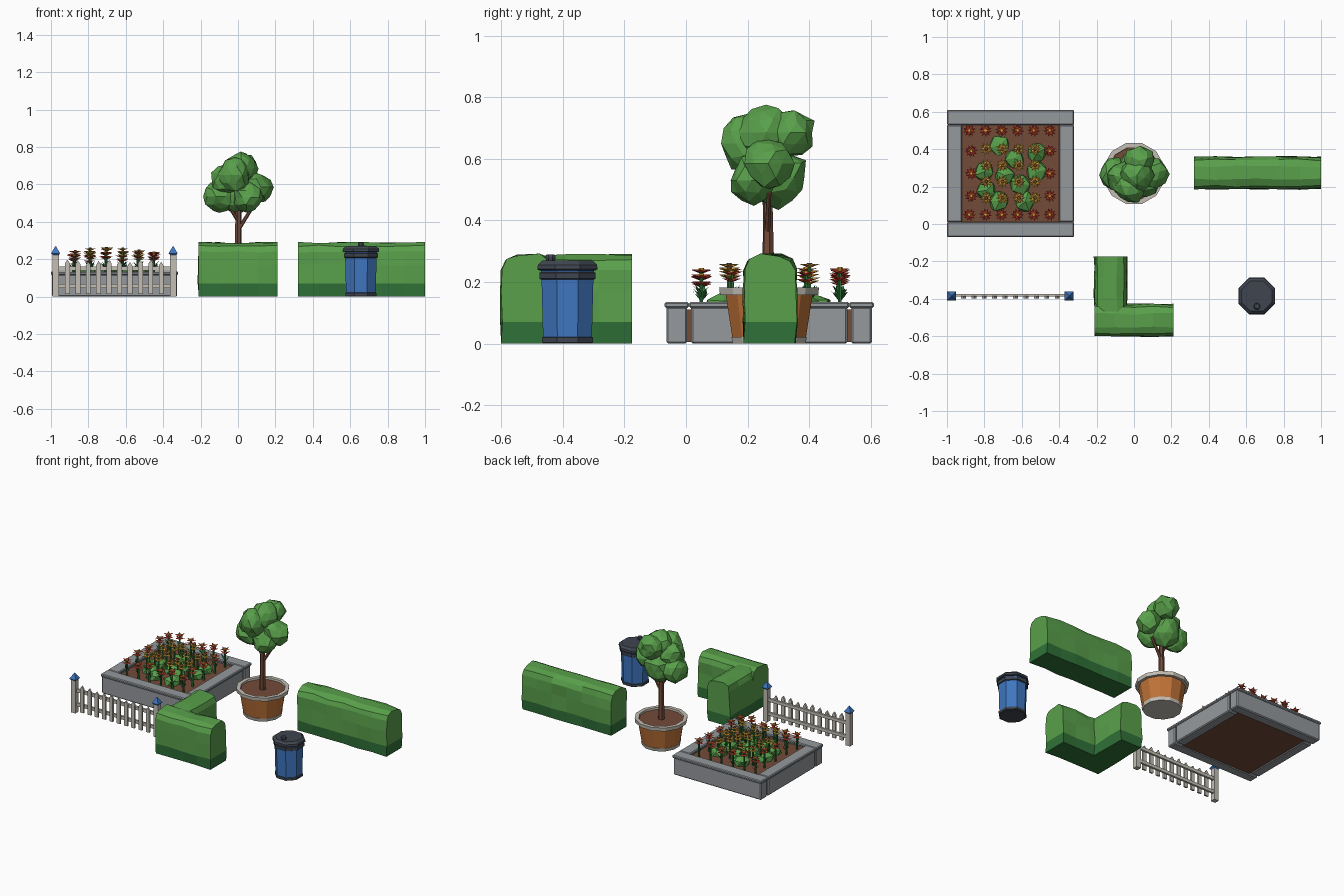
import bpy, bmesh, math, random
from mathutils import Vector, Matrix

cube = bpy.data.objects.get("Cube")
if cube:
    bpy.data.objects.remove(cube)
random.seed(4)


def material(name, r, g, b):
    m = bpy.data.materials.new(name)
    m.use_nodes = True
    m.diffuse_color = (r, g, b, 1)
    m.node_tree.nodes["Principled BSDF"].inputs["Base Color"].default_value = (r, g, b, 1)
    return m


LEAF = material("leaf green", .10, .35, .07)
DARK_LEAF = material("dark green", .03, .17, .04)
BLUE = material("blue", .05, .18, .52)
CHARCOAL = material("charcoal", .05, .06, .08)
STONE = material("stone grey", .30, .32, .34)
CREAM = material("warm white", .55, .52, .46)
CLAY = material("terracotta", .52, .17, .04)
SOIL = material("soil brown", .17, .07, .04)
RED = material("red", .62, .06, .03)
YELLOW = material("yellow", .75, .38, .04)


def finish(name, bm, *mats):
    bmesh.ops.recalc_face_normals(bm, faces=bm.faces)
    mesh = bpy.data.meshes.new(name)
    bm.to_mesh(mesh)
    bm.free()
    for m in mats:
        mesh.materials.append(m)
    ob = bpy.data.objects.new(name, mesh)
    bpy.context.collection.objects.link(ob)
    return ob


def box(name, x, y, z, mat, bevel=0):
    """Box from (min, max) ranges on each axis."""
    bm = bmesh.new()
    bmesh.ops.create_cube(bm, size=1)
    for v in bm.verts:
        v.co = [(a + b) / 2 + c * (b - a) for c, (a, b) in zip(v.co, (x, y, z))]
    if bevel:
        bmesh.ops.bevel(bm, geom=bm.edges[:], offset=bevel, segments=1, affect='EDGES')
    return finish(name, bm, mat)


def lathe(name, centre, sides, profile, mats, bands):
    """Turn an (r, z) profile; bands gives the material index of each step."""
    bm = bmesh.new()
    rings = []
    for r, z in profile:
        rings.append([bm.verts.new((centre[0] + r * math.cos(a), centre[1] + r * math.sin(a), z))
                      for a in ((i + .5) * math.tau / sides for i in range(sides))])
    for low, high, band in zip(rings, rings[1:], bands):
        for i in range(sides):
            j = (i + 1) % sides
            bm.faces.new((low[i], low[j], high[j], high[i])).material_index = band
    bm.faces.new(rings[0]).material_index = bands[0]
    bm.faces.new(rings[-1]).material_index = bands[-1]
    return finish(name, bm, *mats)


def limb(name, start, end, r1, r2, mat, sides=6):
    """Tapered stick between two points."""
    start, end = Vector(start), Vector(end)
    bm = bmesh.new()
    way = end - start
    turn = way.to_track_quat('Z', 'Y').to_matrix().to_4x4()
    bmesh.ops.create_cone(bm, cap_ends=True, segments=sides, radius1=r1, radius2=r2,
                          depth=way.length, matrix=Matrix.Translation((start + end) / 2) @ turn)
    return finish(name, bm, mat)


def clump(bm, centre, size, detail=2, rough=.12):
    ball = bmesh.ops.create_icosphere(bm, subdivisions=detail, radius=1)
    spin = Matrix.Rotation(random.uniform(0, 6), 3, 'Z')
    for v in ball["verts"]:
        p = spin @ v.co * random.uniform(1 - rough, 1 + rough)
        v.co = Vector(c + s * k for c, s, k in zip(centre, size, p))


# Raised stone bed
X0, X1, Y0, Y1, T = -1, -.32, -.07, .61, .08
walls = {"front": ((X0, X1), (Y0, Y0 + T)), "back": ((X0, X1), (Y1 - T, Y1)),
         "right": ((X0, X0 + T), (Y0 + T, Y1 - T)), "left": ((X1 - T, X1), (Y0 + T, Y1 - T))}
for side, (xs, ys) in walls.items():
    inner = [(a + .006, b - .006) for a, b in (xs, ys)]
    box("bed_wall_" + side, *inner, (0, .12), STONE, .006)
    box("bed_coping_" + side, xs, ys, (.116, .135), STONE, .005)
box("bed_soil", (X0 + .07, X1 - .07), (Y0 + .07, Y1 - .07), (.005, .11), SOIL)


# Flowers: stem, leaves and two tiers of star petals
def star(bm, centre, radius, turn, thick=.009):
    top = bm.verts.new((centre[0], centre[1], centre[2] + thick * .4))
    low = bm.verts.new((centre[0], centre[1], centre[2] - thick))
    rim = []
    for i in range(10):
        a, r = turn + i * math.tau / 10, radius * (1 if i % 2 == 0 else .45)
        rim.append(bm.verts.new((centre[0] + r * math.cos(a), centre[1] + r * math.sin(a),
                                 centre[2] + (.004 if i % 2 == 0 else -.002))))
    for i in range(10):
        bm.faces.new((rim[i], rim[(i + 1) % 10], top))
        bm.faces.new((rim[(i + 1) % 10], rim[i], low))


def flower(name, x, y, z, petal, heart):
    limb(name + "_stem", (x, y, .1), (x, y, z), .007, .006, DARK_LEAF, 5)
    bm = bmesh.new()
    turn = random.uniform(0, 6)
    star(bm, (x, y, z - .022), .035, turn + .6)
    star(bm, (x, y, z), .035, turn)
    finish(name + "_petals", bm, petal)
    lathe(name + "_heart", (x, y), 6, [(.011, z), (.008, z + .008)], [heart], [0])
    bm = bmesh.new()
    for i in range(3):
        a = turn + i * math.tau / 3
        d, s = Vector((math.cos(a), math.sin(a), 0)), Vector((-math.sin(a), math.cos(a), 0))
        base = Vector((x, y, .135 + .01 * i))
        pts = [base, base + d * .015 + s * .008 + Vector((0, 0, .02)),
               base + d * .028 + Vector((0, 0, .035)), base + d * .015 - s * .008 + Vector((0, 0, .02))]
        bm.faces.new([bm.verts.new(p) for p in pts])
    finish(name + "_leaves", bm, DARK_LEAF)


edge = [(-.88 + .086 * i, y) for i in range(6) for y in (.05, .50)]
edge += [(x, .15 + .12 * i) for i in range(3) for x in (-.87, -.45)]
for i, (x, y) in enumerate(edge):
    flower(f"red_flower_{i}", x, y, random.uniform(.21, .243), RED, YELLOW)
for i in range(16):
    flower(f"yellow_flower_{i}", -.79 + .087 * (i % 4), .14 + .087 * (i // 4),
           random.uniform(.22, .258), YELLOW, SOIL)

# Low leafy plants among the flowers
bm = bmesh.new()
for x, y in ((-.72, .42), (-.52, .38), (-.64, .35), (-.80, .28), (-.69, .26),
             (-.52, .28), (-.61, .21), (-.72, .12), (-.58, .12), (-.79, .18)):
    clump(bm, (x, y, .12), (.058, .058, .045), 1)
finish("bed_plants", bm, LEAF)

# Picket fence
FY = -.385
for x in (-.975, -.347):
    box("fence_post", (x - .017, x + .017), (FY - .017, FY + .017), (0, .228), CREAM)
    lathe("fence_post_cap", (x, FY), 4, [(.022, .222), (.034, .232), (.002, .27)], [BLUE], [0, 0])
for z in (.045, .14):
    box("fence_rail", (-.97, -.35), (FY - .002, FY + .012), (z, z + .022), CREAM)
for i in range(10):
    x, h = -.912 + .0557 * i, random.uniform(.165, .18)
    bm = bmesh.new()
    shape = [(-.013, .015), (.013, .015), (.013, h), (0, h + .02), (-.013, h)]
    face = bm.faces.new([bm.verts.new((x + u, FY - .013, v)) for u, v in shape])
    moved = bmesh.ops.extrude_face_region(bm, geom=[face])["geom"]
    bmesh.ops.translate(bm, vec=(0, .012, 0), verts=[g for g in moved if isinstance(g, bmesh.types.BMVert)])
    finish("fence_picket", bm, CREAM)


# Clipped hedges, darker near the ground
def hedge(name, start, end, steps):
    start, end = Vector(start), Vector(end)
    way = (end - start).normalized()
    side = Vector((-way.y, way.x, 0))
    half = [(.083, 0), (.086, .07), (.086, .17), (.084, .24), (.07, .272), (.035, .288)]
    section = half + [(-u, z) for u, z in reversed(half)]
    bm = bmesh.new()
    rings = []
    for i in range(steps + 1):
        ring = []
        for u, z in section:
            wob = random.uniform(-.005, .005)
            p = start.lerp(end, i / steps) + side * (u + wob)
            ring.append(bm.verts.new((p.x, p.y, z + (wob if z > .1 else 0))))
        rings.append(ring)
    n = len(section)
    for a, b in zip(rings, rings[1:]):
        for k in range(n):
            bm.faces.new((a[k], a[(k + 1) % n], b[(k + 1) % n], b[k]))
    for ring in (rings[0], rings[-1]):
        for k in range(n // 2 - 1):
            bm.faces.new((ring[k], ring[k + 1], ring[n - 2 - k], ring[n - 1 - k]))
    for f in bm.faces:
        f.material_index = 1 if f.calc_center_median().z < .06 else 0
    finish(name, bm, LEAF, DARK_LEAF)


hedge("straight_hedge", (.32, .273, 0), (1, .273, 0), 6)
hedge("corner_hedge_front", (-.21, -.515, 0), (.21, -.515, 0), 4)
hedge("corner_hedge_arm", (-.125, -.5, 0), (-.125, -.175, 0), 3)

# Potted tree
POT = (0, .27)
lathe("pot", POT, 12, [(.122, 0), (.127, .022), (.124, .022), (.146, .158), (.165, .158),
                       (.168, .183), (.142, .183), (.14, .165)],
      [CREAM, CLAY], [0, 0, 1, 0, 0, 0, 0])
lathe("pot_soil", POT, 12, [(.142, .16), (.141, .17)], [SOIL], [0])
limb("trunk", (0, .268, .165), (.003, .265, .56), .021, .014, SOIL)
limb("branch_left", (.003, .265, .36), (.085, .27, .49), .011, .008, SOIL)
limb("branch_right", (.003, .265, .40), (-.06, .25, .50), .01, .007, SOIL)
bm = bmesh.new()
for x, y, z, r in ((.015, .26, .685, .088), (-.10, .27, .535, .083), (.10, .27, .585, .082),
                   (0, .30, .54, .095), (-.02, .20, .65, .09), (.03, .34, .685, .078),
                   (-.06, .25, .62, .085), (.05, .22, .53, .08)):
    clump(bm, (x, y, z), (r, r, r))
finish("tree_crown", bm, LEAF)

# Waste bin with lid
BIN = (.657, -.385)
lathe("bin_body", BIN, 8, [(.08, .01), (.086, .02), (.091, .205), (.093, .24)], [BLUE], [0, 0, 0])
lathe("bin_base", BIN, 8, [(.084, 0), (.09, .004), (.09, .02), (.084, .022)], [CHARCOAL], [0, 0, 0])
lathe("bin_collar", BIN, 8, [(.093, .208), (.099, .211), (.099, .23), (.093, .233)], [CHARCOAL], [0, 0, 0])
lathe("bin_lid", BIN, 8, [(.1, .238), (.106, .242), (.104, .256), (.088, .27)], [CHARCOAL], [0, 0, 0])
lathe("bin_knob", (.657, -.44), 8, [(.014, .265), (.018, .28), (.014, .29)], [CHARCOAL], [0, 0])
